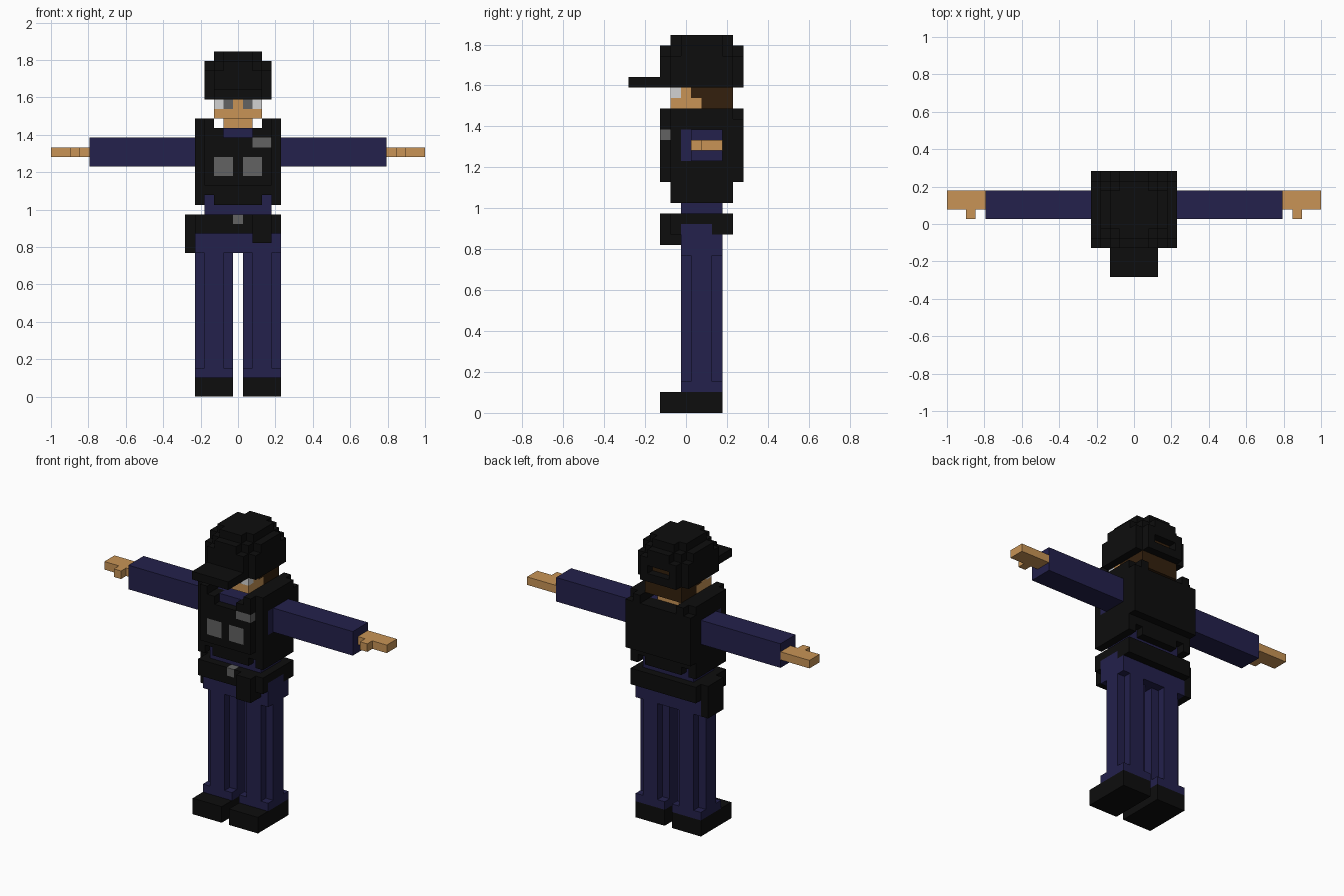
import bpy, bmesh
from mathutils import Vector

if "Cube" in bpy.data.objects:
    bpy.data.objects.remove(bpy.data.objects["Cube"])

V = 2 / 39          # edge length of one cube of the model
cells = {}          # (i, j, k) -> part name

COLOURS = {
    "black": (0.004, 0.004, 0.004), "navy": (0.017, 0.015, 0.072),
    "skin": (0.578, 0.296, 0.093), "grey": (0.122, 0.122, 0.122),
    "white": (0.65, 0.65, 0.65), "brown": (0.034, 0.0144, 0.004),
}
PARTS = {
    "shoes": "black", "trousers": "navy", "belt": "black", "belt_buckle": "grey",
    "pouch": "black", "holster": "black", "shirt": "navy", "vest": "black",
    "chest_pockets": "grey", "badge": "grey", "sleeves": "navy", "hands": "skin",
    "head": "skin", "hair": "brown", "eye_whites": "white", "pupils": "grey",
    "cap": "black", "cap_brim": "black",
}


def box(part, x, y, z, mirror=False):
    """Fill a block of cubes with a part; part None carves it away."""
    for i in range(int(x[0] + .5), int(x[1] + .5)):
        for j in range(int(y[0] + 5.5) - 5, int(y[1] + 5.5) - 5):
            for k in range(*z):
                for s in ((i, -i) if mirror else (i,)):
                    if part:
                        cells[s, j, k] = part
                    else:
                        cells.pop((s, j, k), None)


def mid(part, w, y, z):
    """Block centred on x = 0 with half width w."""
    box(part, (.5, w), y, z, True)
    for j in range(int(y[0] + 5.5) - 5, int(y[1] + 5.5) - 5):
        for k in range(*z):
            if part:
                cells[0, j, k] = part
            else:
                cells.pop((0, j, k), None)


# Legs with recessed corners, and pelvis
box("shoes", (.5, 4.5), (-2.5, 3.5), (0, 2), True)
box("trousers", (.5, 4.5), (-.5, 3.5), (2, 15), True)
for x in ((.5, 1.5), (3.5, 4.5)):
    for y in ((-.5, .5), (2.5, 3.5)):
        box(None, x, y, (3, 15), True)
mid("trousers", 4.5, (-.5, 3.5), (15, 17))

# Belt with buckle, pouch and holster
mid("belt", 4.5, (-1.5, 4.5), (17, 19))
box("trousers", (3.5, 4.5), (-.5, 2.5), (17, 18), True)
mid("belt_buckle", .5, (-1.5, -.5), (18, 19))
box("pouch", (1.5, 3.5), (-2.5, -.5), (16, 19))
for i in (-5,):
    for j in (1, 2, 3):
        for k in range(15, 19):
            cells[i, j, k] = "holster"

# Shirt and padded vest
mid("vest", 4.5, (-1.5, 4.5), (20, 29))
mid("vest", 3.5, (-2.5, -1.5), (22, 29))
mid("vest", 4.5, (4.5, 5.5), (22, 28))
mid("vest", 3.5, (4.5, 5.5), (28, 29))
mid("shirt", 3.5, (-.5, 3.5), (19, 26))
box(None, (2.5, 3.5), (-1.5, -.5), (20, 21), True)
box(None, (2.5, 3.5), (3.5, 4.5), (20, 21), True)
mid(None, 2.5, (-2.5, 5.5), (28, 29))           # neck opening
mid(None, 1.5, (-2.5, -1.5), (27, 28))
mid("shirt", 1.5, (-1.5, 3.5), (27, 28))        # collar
mid("shirt", 2.5, (-.5, 3.5), (27, 28))
box("chest_pockets", (.5, 2.5), (-2.5, -1.5), (23, 25), True)
box("badge", (1.5, 3.5), (-2.5, -1.5), (26, 27))

# Arms and hands with thumbs
box("sleeves", (3.5, 4.5), (-.5, 3.5), (24, 27), True)
box("sleeves", (4.5, 15.5), (.5, 3.5), (24, 27), True)
box("hands", (15.5, 19.5), (1.5, 3.5), (25, 26), True)
box("hands", (16.5, 17.5), (.5, 1.5), (25, 26), True)

# Neck, head, hair and eyes
mid("head", 1.5, (.5, 3.5), (28, 29))
mid("head", 2.5, (-1.5, 1.5), (29, 31))
mid("hair", 2.5, (1.5, 4.5), (29, 34))
mid("hair", 2.5, (.5, 1.5), (30, 31))
box("eye_whites", (1.5, 2.5), (-1.5, -.5), (30, 31), True)
box("pupils", (.5, 1.5), (-1.5, -.5), (30, 31), True)

# Cap in stepped layers, with a gap at the back and a brim
mid("cap", 3.5, (-1.5, 4.5), (31, 34))
mid("cap", 2.5, (-2.5, 5.5), (31, 34))
for w, y in ((3.5, (-.5, 3.5)), (2.5, (-1.5, 4.5)), (1.5, (-2.5, 5.5))):
    mid("cap", w, y, (34, 35))
mid("cap", 2.5, (-.5, 3.5), (35, 36))
mid("cap", 1.5, (-1.5, 4.5), (35, 36))
mid("hair", 1.5, (3.5, 4.5), (32, 33))
mid(None, 1.5, (4.5, 5.5), (32, 33))
mid("cap_brim", 2.5, (-5.5, -2.5), (31, 32))

# One material per colour
mats = {}
for name, rgb in COLOURS.items():
    mats[name] = bpy.data.materials.new(name)
    mats[name].diffuse_color = (*rgb, 1)

# Turn the exposed cube sides of each part into a mesh
for part, colour in PARTS.items():
    bm = bmesh.new()
    corner = {}
    for c in [c for c, p in cells.items() if p == part]:
        for axis in range(3):
            for sign in (-1, 1):
                n = list(c)
                n[axis] += sign
                if tuple(n) in cells:
                    continue
                u, v = (axis + 1) % 3, (axis + 2) % 3
                ring = [(-1, -1), (1, -1), (1, 1), (-1, 1)][::sign]
                verts = []
                for a, b in ring:
                    p = [2 * q for q in c]
                    p[axis] += sign
                    p[u] += a
                    p[v] += b
                    p = tuple(p)
                    if p not in corner:
                        co = Vector((p[0], p[1], p[2] + 1)) * V / 2
                        corner[p] = bm.verts.new(co)
                    verts.append(corner[p])
                bm.faces.new(verts)
    bmesh.ops.dissolve_limit(bm, angle_limit=0.01, verts=bm.verts[:], edges=bm.edges[:])
    mesh = bpy.data.meshes.new(part)
    bm.to_mesh(mesh)
    bm.free()
    mesh.materials.append(mats[colour])
    bpy.context.collection.objects.link(bpy.data.objects.new(part, mesh))

for m in bpy.data.materials:
    if m.users and not m.is_grease_pencil:
        m.use_nodes = True
        m.node_tree.nodes["Principled BSDF"].inputs["Base Color"].default_value = m.diffuse_color
